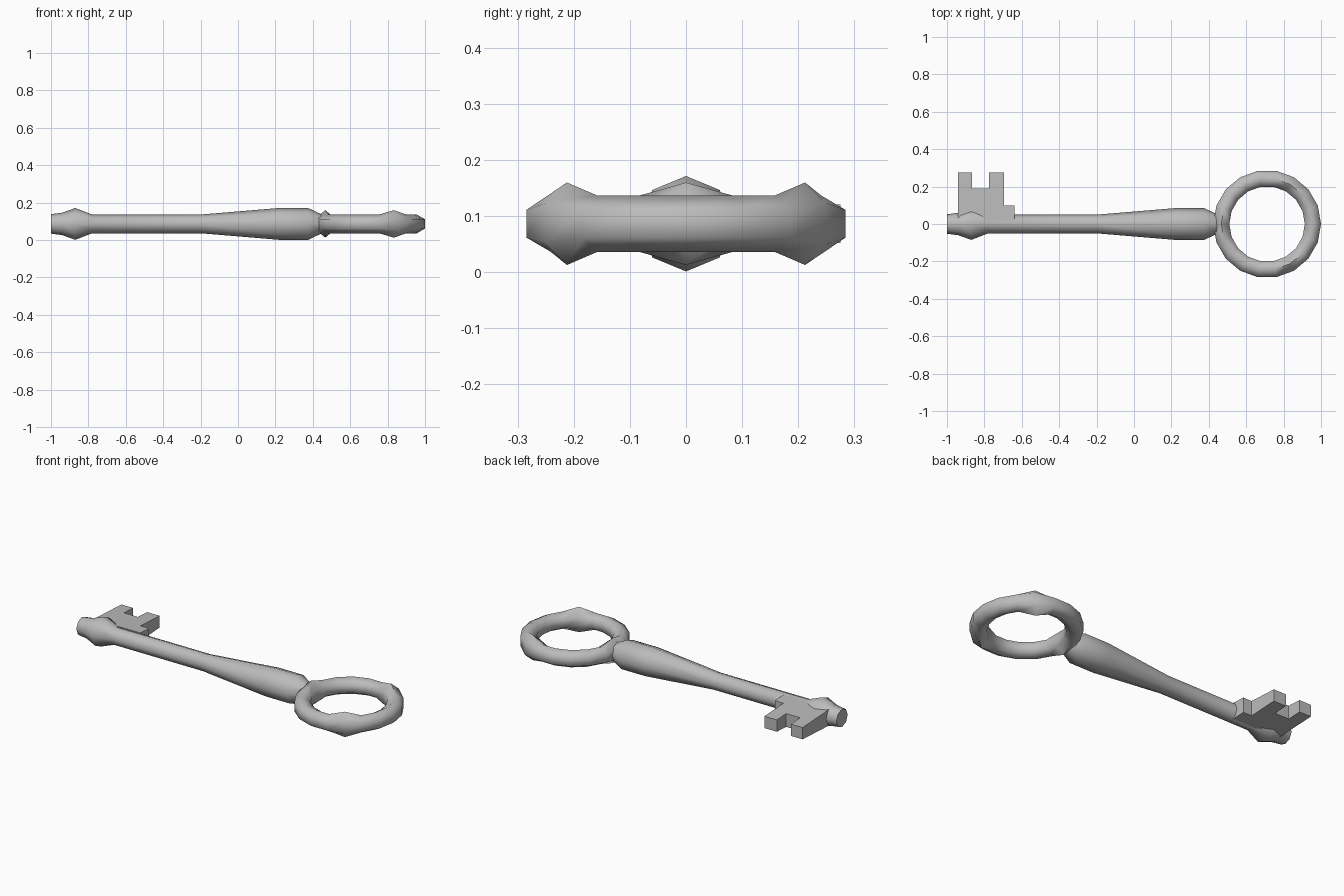
import bpy, bmesh, math

if "Cube" in bpy.data.objects:
    bpy.data.objects.remove(bpy.data.objects["Cube"])

ZC = 0.0865  # height of the key's centre plane

steel = bpy.data.materials.new("grey_steel")
steel.diffuse_color = (0.5, 0.5, 0.5, 1)
steel.use_nodes = True
steel.node_tree.nodes["Principled BSDF"].inputs["Base Color"].default_value = steel.diffuse_color


def finish(name, bm, angle):
    bmesh.ops.recalc_face_normals(bm, faces=bm.faces)
    mesh = bpy.data.meshes.new(name)
    bm.to_mesh(mesh)
    bm.free()
    mesh.materials.append(steel)
    obj = bpy.data.objects.new(name, mesh)
    bpy.context.collection.objects.link(obj)
    obj.location.z = ZC
    bpy.ops.object.select_all(action='DESELECT')
    obj.select_set(True)
    bpy.context.view_layer.objects.active = obj
    bpy.ops.object.shade_smooth_by_angle(angle=math.radians(angle))
    return obj


def bridge(bm, a, b):
    n = len(a)
    for i in range(n):
        j = (i + 1) % n
        bm.faces.new((a[i], a[j], b[j], b[i]))


# Shaft: octagonal turned profile (x, radius) with a collar near the tip
profile = [(-1, 0.052), (-0.94, 0.06), (-0.87, 0.085), (-0.78, 0.05), (-0.2, 0.05),
           (0.22, 0.085), (0.375, 0.085), (0.445, 0.052)]
bm = bmesh.new()
loops = []
for x, r in profile:
    loops.append([bm.verts.new((x, r * math.cos(k * math.pi / 4), r * math.sin(k * math.pi / 4)))
                  for k in range(8)])
for a, b in zip(loops, loops[1:]):
    bridge(bm, a, b)
bm.faces.new(loops[0])
bm.faces.new(loops[-1])
finish("shaft", bm, 65)

# Bow: hexagonal tube ring with three raised points
CX, R, TUBE, SEGS = 0.7115, 0.245, 0.05, 18
bm = bmesh.new()
loops = []
for s in range(SEGS):
    t = 2 * math.pi * s / SEGS
    stretch = 1.47 if s % 6 == 3 else 1.0
    loop = []
    for k in range(6):
        p = math.pi / 2 + k * math.pi / 3
        rad = R + TUBE * math.cos(p)
        loop.append(bm.verts.new((CX + rad * math.cos(t), rad * math.sin(t),
                                  TUBE * math.sin(p) * stretch)))
    loops.append(loop)
for i in range(SEGS):
    bridge(bm, loops[i], loops[(i + 1) % SEGS])
finish("bow_ring", bm, 65)

# Bit: stepped two-pronged plate, thinner towards the prong ends
outline = [(-0.94, 0.02), (-0.64, 0.02), (-0.64, 0.1), (-0.695, 0.1), (-0.695, 0.275),
           (-0.775, 0.275), (-0.775, 0.19), (-0.865, 0.19), (-0.865, 0.275), (-0.94, 0.275)]
bm = bmesh.new()
top, bottom = [], []
for x, y in outline:
    h = 0.047 - 0.05 * (y - 0.02)
    top.append(bm.verts.new((x, y, h)))
    bottom.append(bm.verts.new((x, y, -h)))
bridge(bm, bottom, top)
bm.faces.new(top)
bm.faces.new(bottom[::-1])
finish("key_bit", bm, 40)
